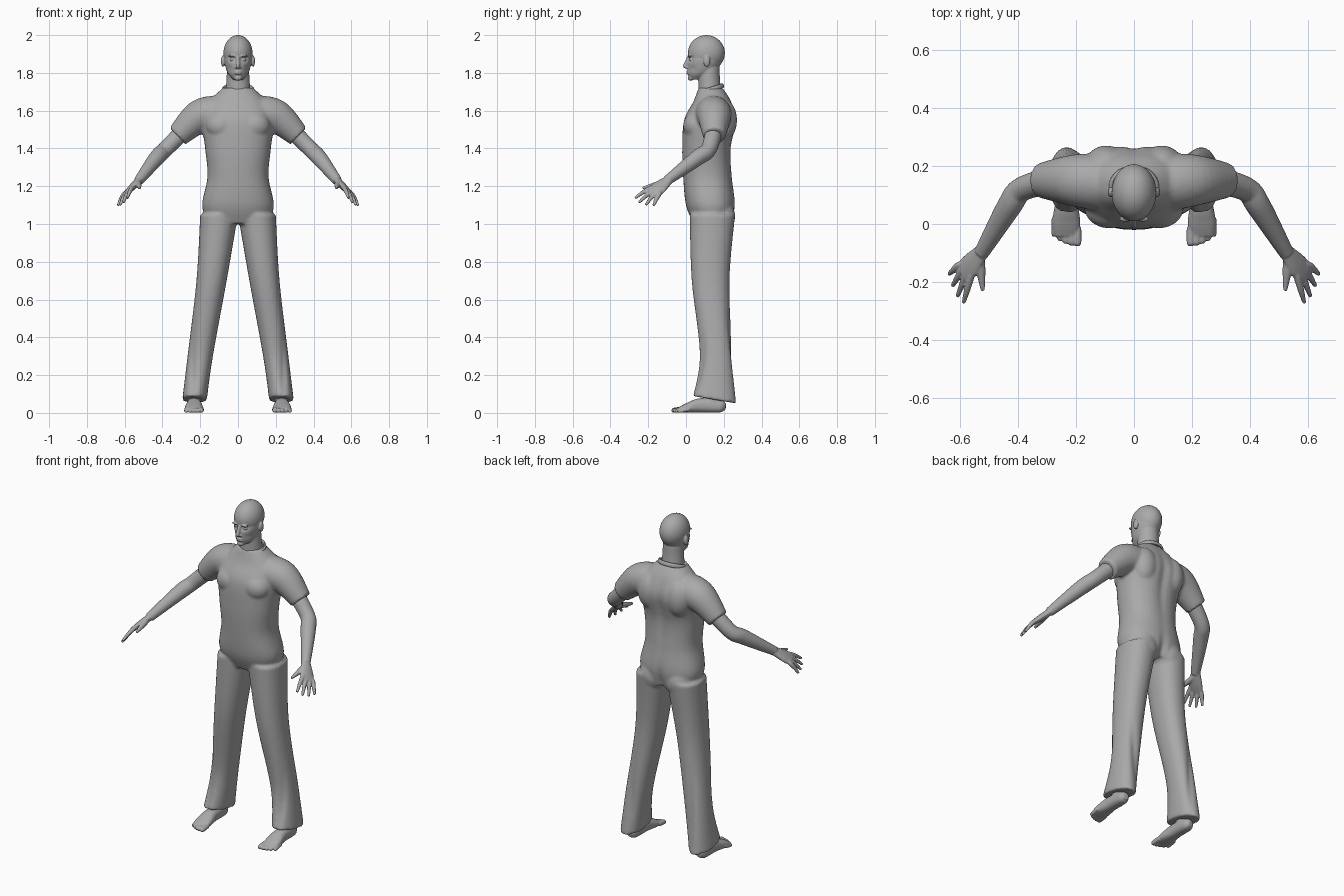
import bpy, bmesh, math
from mathutils import Vector, Matrix

cube = bpy.data.objects.get("Cube")
if cube:
    bpy.data.objects.remove(cube)

shade = (0.4, 0.4, 0.4, 1)
grey = bpy.data.materials.new("plain grey")
grey.use_nodes = True
grey.diffuse_color = shade
grey.node_tree.nodes["Principled BSDF"].inputs["Base Color"].default_value = shade


def spline(rows, steps):
    """Smooth curve through rows of numbers."""
    rows = [Vector((*row[:4], row[-1])) for row in rows]
    last = len(rows) - 1
    curve = []
    for i in range(last):
        before, start, end, after = rows[max(i - 1, 0)], rows[i], rows[i + 1], rows[min(i + 2, last)]
        leave, arrive = (end - before) / 2, (after - start) / 2
        for k in range(steps):
            t = k / steps
            ease = t * t * (3 - 2 * t)
            curve.append(start + (end - start) * ease + leave * (t * (1 - t) ** 2) - arrive * (t * t * (1 - t)))
    return curve + [rows[last]]


def loft(bm, rows, side=None, power=2, steps=8, segments=40, tilt=0):
    """Rows hold x, y, z and one or two radii. Rings lie flat, or cross the path if side is given."""
    rows = spline(rows, steps)
    last = len(rows) - 1
    rings = []
    for i, row in enumerate(rows):
        centre = Vector(row[:3])
        across = Vector((1, 0, 0))
        along = Vector((0, 1, tilt * (1 - i / last)))
        if side:
            ahead, behind = rows[min(i + 1, last)], rows[max(i - 1, 0)]
            path = (Vector(ahead[:3]) - Vector(behind[:3])).normalized()
            across = Vector(side)
            across = (across - path * across.dot(path)).normalized()
            along = path.cross(across)
        ring = []
        for k in range(segments):
            angle = math.tau * k / segments
            c, s = math.cos(angle), math.sin(angle)
            u = math.copysign(abs(c) ** (2 / power), c) * row[3]
            v = math.copysign(abs(s) ** (2 / power), s) * row[4]
            ring.append(bm.verts.new(centre + across * u + along * v))
        rings.append(ring)
    for lower, upper in zip(rings, rings[1:]):
        for k in range(segments):
            bm.faces.new((lower[k], lower[k - 1], upper[k - 1], upper[k]))
    bm.faces.new(rings[0])
    bm.faces.new(rings[-1])


def blob(bm, place, size):
    """Ellipsoid, repeated on the other side when it is off the middle."""
    x, y, z = place
    for side in {x, -x}:
        matrix = Matrix.Translation((side, y, z)) @ Matrix.Diagonal((*size, 1))
        bmesh.ops.create_icosphere(bm, subdivisions=4, radius=1, matrix=matrix)


def push(bm, place, size, depth):
    """Soft stroke that moves the surface along y on both sides."""
    for vert in bm.verts:
        x, y, z = vert.co
        offset = Vector((abs(x), y, z)) - Vector(place)
        vert.co.y += depth * math.exp(-sum((o / s) ** 2 for o, s in zip(offset, size)))


def mirror(bm):
    everything = bm.verts[:] + bm.edges[:] + bm.faces[:]
    copy = bmesh.ops.duplicate(bm, geom=everything)["geom"]
    for item in copy:
        if isinstance(item, bmesh.types.BMVert):
            item.co.x = -item.co.x


def finish(bm, name, voxel, rounds):
    """Fuse the overlapping pieces into one smooth skin."""
    bmesh.ops.recalc_face_normals(bm, faces=bm.faces)
    mesh = bpy.data.meshes.new(name)
    bm.to_mesh(mesh)
    bm.free()
    mesh.materials.append(grey)
    obj = bpy.data.objects.new(name, mesh)
    bpy.context.collection.objects.link(obj)
    fuse = obj.modifiers.new("fuse", 'REMESH')
    fuse.mode = 'VOXEL'
    fuse.voxel_size = voxel
    fuse.use_smooth_shade = True
    soften = obj.modifiers.new("soften", 'SMOOTH')
    soften.factor = 0.5
    soften.iterations = rounds


# Trouser legs and sleeves
bm = bmesh.new()
loft(bm, [(.23, .15, .07, .065, .115), (.2, .16, .3, .067, .087),
          (.14, .13, .7, .08, .1), (.1, .14, 1.05, .1, .12)], power=2.2, steps=16, tilt=-.17)
loft(bm, [(.08, .14, 1.58, .1), (.2, .15, 1.57, .09), (.32, .15, 1.465, .06)], side=(0, 1, 0))
mirror(bm)

# Torso, with chest, shoulder blades and seat
loft(bm, [(0, .14, 1, .16, .1), (0, .13, 1.1, .19, .13), (0, .115, 1.25, .162, .13),
          (0, .11, 1.4, .174, .13), (0, .13, 1.55, .19, .14), (0, .14, 1.65, .15, .1),
          (0, .13, 1.72, .08, .064)], power=2.3)
blob(bm, (.085, .175, 1.04), (.085, .085, .1))
blob(bm, (.095, .2, 1.55), (.075, .07, .11))
blob(bm, (.085, .055, 1.52), (.085, .07, .075))

# Spine hollow, seat cleft and trouser folds
push(bm, (0, .28, 1.45), (.03, .06, .2), -.016)
push(bm, (0, .27, 1), (.015, .06, .1), -.02)
push(bm, (.2, .25, .3), (.02, .06, .2), -.012)
push(bm, (.24, .06, .25), (.015, .05, .2), .014)
finish(bm, "shirt_and_trousers", .009, 3)

# Collar band
bpy.ops.mesh.primitive_torus_add(major_radius=.075, minor_radius=.007,
                                 location=(0, .13, 1.712), rotation=(.3, 0, 0))
collar = bpy.context.object
collar.name = "collar"
collar.scale = (1.05, .9, 1.8)
collar.data.materials.append(grey)
collar.data.shade_smooth()

# Skull and jaw, with eye sockets and hollow cheeks
bm = bmesh.new()
blob(bm, (0, .108, 1.905), (.077, .098, .095))
loft(bm, [(0, .055, 1.765, .025, .035), (0, .08, 1.8, .055, .07),
          (0, .1, 1.86, .072, .092), (0, .105, 1.9, .07, .09)], segments=64)
push(bm, (.031, .015, 1.872), (.017, .04, .013), .016)
push(bm, (.05, .02, 1.82), (.018, .04, .02), .008)

# Neck, nose, lips, chin, nostrils, eyes, brows and ears
loft(bm, [(0, .13, 1.66, .07, .065), (0, .123, 1.75, .062, .058), (0, .12, 1.83, .058)])
loft(bm, [(0, .014, 1.885, .008), (0, .004, 1.86, .01), (0, -.004, 1.835, .012),
          (0, .004, 1.824, .01)])
for height in (1.806, 1.796):
    blob(bm, (0, .013, height), (.021, .011, .005))
blob(bm, (0, .026, 1.772), (.02, .017, .014))
blob(bm, (.011, .008, 1.828), (.007, .01, .006))
blob(bm, (.031, .027, 1.871), (.012, .011, .008))
blob(bm, (.03, .018, 1.889), (.022, .011, .006))
blob(bm, (.08, .11, 1.862), (.01, .018, .03))
finish(bm, "head", .004, 2)

# Bare arms and palms
bm = bmesh.new()
flat = (.5, .65, -.45)
loft(bm, [(.28, .15, 1.5, .046), (.385, .12, 1.395, .042), (.43, .06, 1.35, .042),
          (.525, -.1, 1.23, .026)], side=(0, 1, 0))
loft(bm, [(.52, -.09, 1.235, .025, .02), (.56, -.14, 1.195, .042, .018),
          (.59, -.17, 1.165, .04, .012)], side=flat)

# Fingers fan out from the first to the last, the middle ones longest
heel = Vector((.55, -.13, 1.21))
for i in range(4):
    share = i / 3
    knuckle = Vector((.562, -.183, 1.192)).lerp(Vector((.604, -.143, 1.156)), share)
    tip = Vector((.586, -.27, 1.137)).lerp(Vector((.636, -.172, 1.097)), share)
    tip += (tip - knuckle) * math.sin(math.pi * share) / 5
    middle = knuckle.lerp(tip, .5) + Vector((0, 0, .004))
    loft(bm, [(*heel.lerp(knuckle, .6), .011), (*knuckle, .0125), (*middle, .011), (*tip, .007)],
         side=flat, segments=16)
loft(bm, [(.53, -.11, 1.22, .016), (.527, -.16, 1.207, .016), (.52, -.23, 1.19, .007)],
     side=(1, 0, 0), segments=16)
mirror(bm)
finish(bm, "arms_and_hands", .0042, 2)

# Bare feet and ankles
bm = bmesh.new()
loft(bm, [(.235, .21, .03, .015), (.232, .18, .035, .033), (.232, .08, .04, .038),
          (.233, .01, .027, .048, .026), (.232, -.04, .015, .044, .013)], side=(1, 0, 0), power=2.4)
loft(bm, [(.232, .14, .03, .034, .045), (.226, .155, .16, .036, .042)])

# Toes shrink and step back toward the outside
for i in range(5):
    x = .195 + .02 * i
    tip = -.073 + .002 * i * i
    r = .014 - .001 * i
    loft(bm, [(x, tip + .06, .02, r), (x, tip + .01, r, r), (x, tip - .003, r, r / 2)],
         side=(1, 0, 0), segments=16)
mirror(bm)
finish(bm, "feet", .0042, 2)
